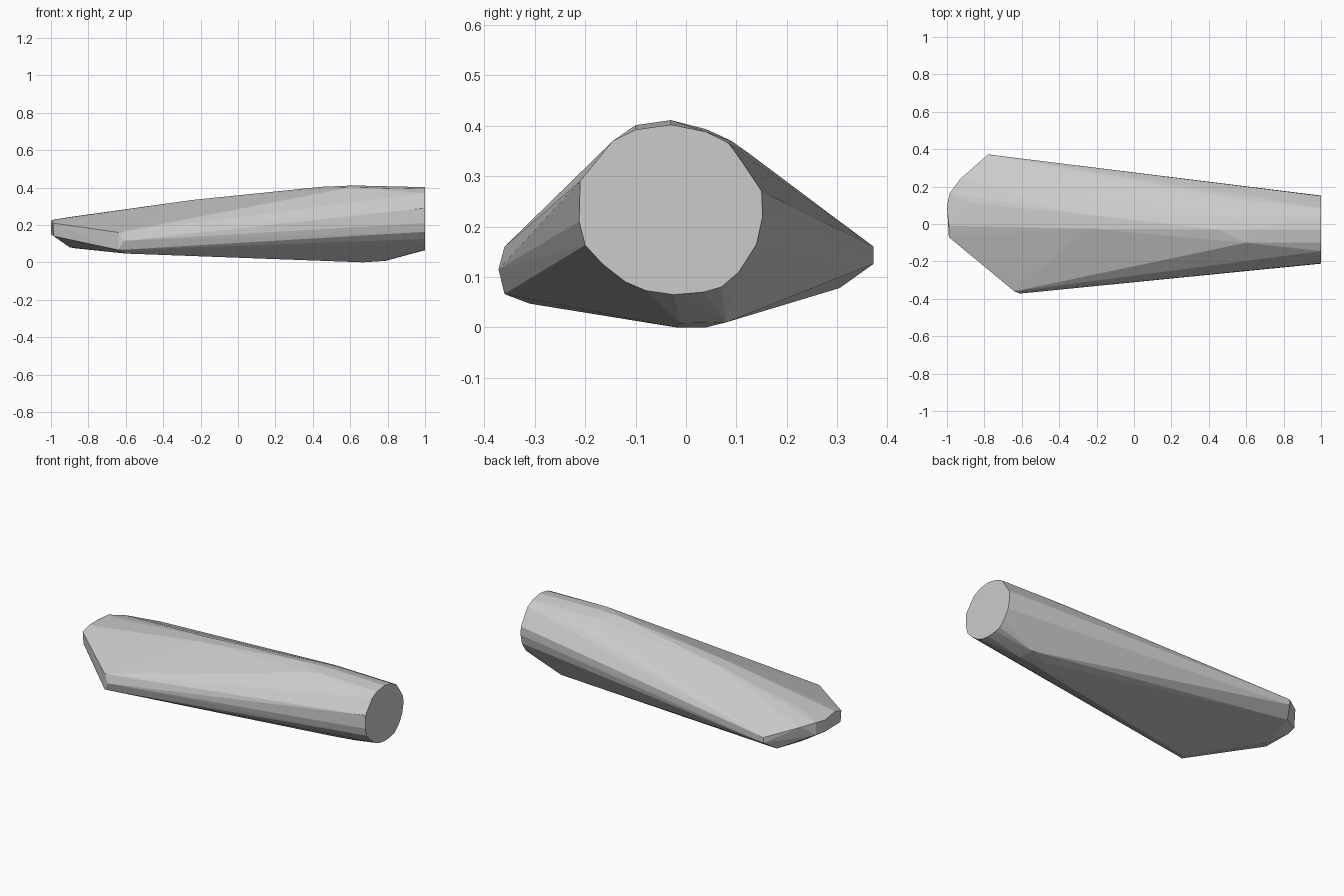
import bpy, bmesh

# flat cut at the wide end (y, z outline at x = 1)
cut = [(-.21, .29), (-.145, .37), (-.1, .392), (-.03, .402), (.04, .388), (.085, .365),
       (.11, .33), (.15, .27), (.152, .22), (.14, .165), (.105, .11), (.07, .08), (.035, .07),
       (-.025, .065), (-.08, .073), (-.12, .09), (-.165, .125), (-.2, .163), (-.212, .21)]
points = [(1, y, z) for y, z in cut]

# swelling just behind the cut: upper and lower edge
points += [(.62, -.03, .411), (.6, -.1, .401), (.6, .04, .393), (.6, .09, .37), (.6, .125, .345),
           (.45, -.03, .404), (.67, -.02, 0), (.67, .04, 0), (.78, .08, .01), (.79, -.01, .008)]

# ridge along the top
points += [(-.25, .05, .332), (-.24, -.025, .334), (-.88, .115, .245)]

# front corner of the blade
points += [(-.64, -.36, .16), (-.61, -.372, .115), (-.64, -.36, .066), (-.6, -.31, .047)]

# back corner of the blade
points += [(-.78, .372, .16), (-.78, .372, .126), (-.82, .305, .078)]

# narrow tip
points += [(-1, .1, .22), (-1, .1, .15), (-.985, .165, .225), (-.985, .165, .15), (-.93, .24, .21),
           (-.99, -.07, .21), (-.985, -.07, .14), (-.99, -.01, .228), (-.9, .05, .08), (-.87, .15, .075)]

# wrap the sections in one faceted convex skin
bm = bmesh.new()
for p in points:
    bm.verts.new(p)
bmesh.ops.convex_hull(bm, input=bm.verts[:])
bmesh.ops.delete(bm, geom=[v for v in bm.verts if not v.link_faces], context='VERTS')
bmesh.ops.dissolve_limit(bm, angle_limit=.01, verts=bm.verts[:], edges=bm.edges[:])
bmesh.ops.recalc_face_normals(bm, faces=bm.faces[:])
mesh = bpy.data.meshes.new("tapered_body")
bm.to_mesh(mesh)
bm.free()
bpy.context.collection.objects.link(bpy.data.objects.new("tapered_body", mesh))
